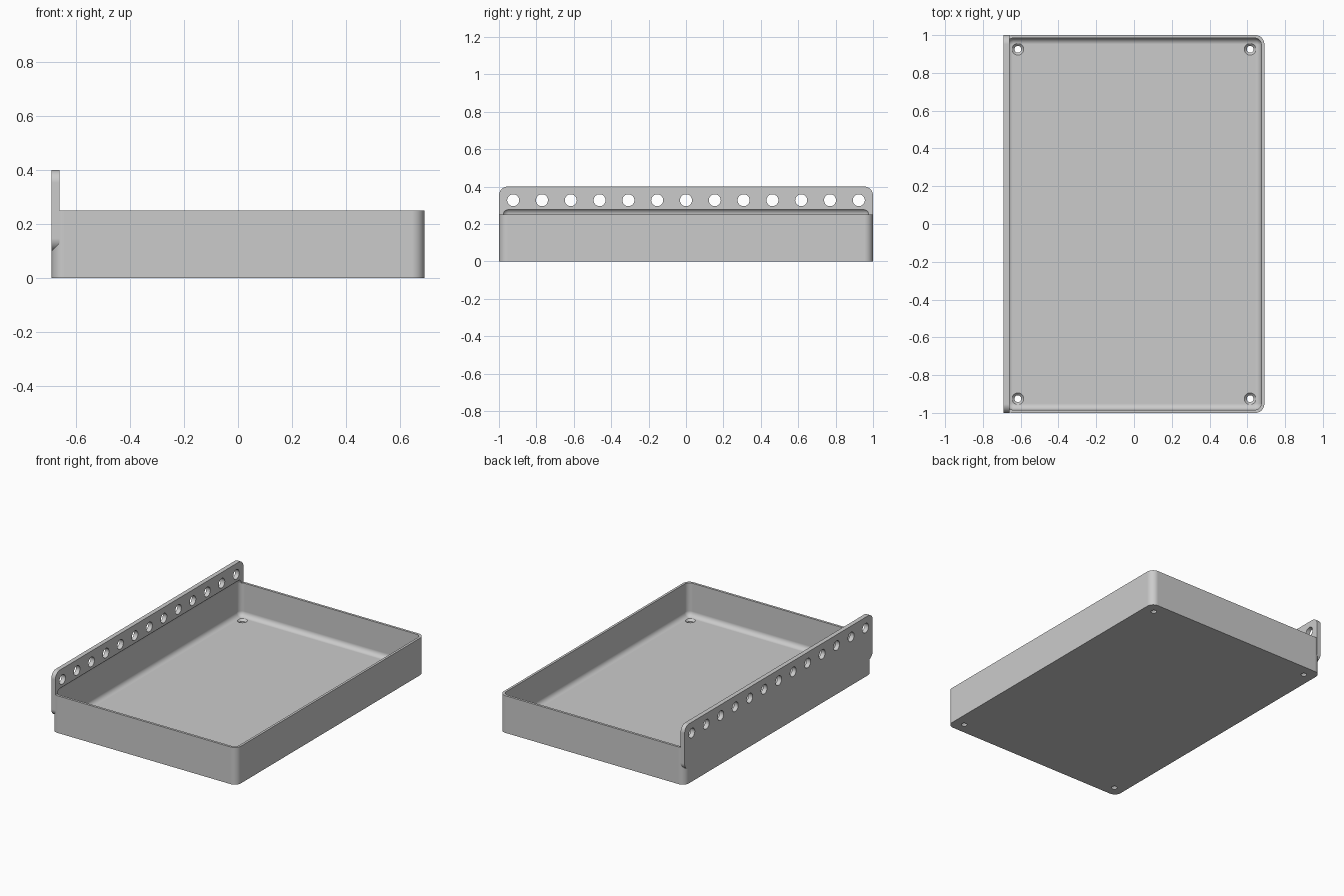
import bpy
import bmesh
from math import pi, sin, cos, radians
from mathutils import Matrix, Vector

if "Cube" in bpy.data.objects:
    bpy.data.objects.remove(bpy.data.objects["Cube"])

# Overall sizes
HALF_X, HALF_Y = 0.69, 1.0
WALL, RIM_Z, FLOOR_Z = 0.016, 0.25, 0.028
RAIL_T, RAIL_LOW, RAIL_TOP = 0.03, 0.1, 0.4
CORNER, FILLET = 0.047, 0.033
STEPS = 10

grey = bpy.data.materials.new("plain grey")
grey.use_nodes = True
grey.diffuse_color = (0.6, 0.6, 0.6, 1)
grey.node_tree.nodes["Principled BSDF"].inputs["Base Color"].default_value = (0.6, 0.6, 0.6, 1)


def rounded_rect(hx, hy, r):
    """Outline of a rectangle with rounded corners."""
    pts = []
    for k, (sx, sy) in enumerate(((1, 1), (-1, 1), (-1, -1), (1, -1))):
        for i in range(STEPS + 1):
            a = (k + i / STEPS) * pi / 2
            pts.append((sx * (hx - r) + r * cos(a), sy * (hy - r) + r * sin(a)))
    return pts


def circle(r, n=32):
    return [(r * cos(2 * pi * i / n), r * sin(2 * pi * i / n)) for i in range(n)]


def loft(name, sections, matrix=Matrix()):
    """Closed solid through (outline, height) sections."""
    bm = bmesh.new()
    rings = [[bm.verts.new(matrix @ Vector((x, y, z))) for x, y in pts]
             for pts, z in sections]
    n = len(rings[0])
    for low, high in zip(rings, rings[1:]):
        for i in range(n):
            j = (i + 1) % n
            bm.faces.new((low[i], low[j], high[j], high[i]))
    bm.faces.new(rings[0][::-1])
    bm.faces.new(rings[-1])
    bmesh.ops.recalc_face_normals(bm, faces=bm.faces)
    mesh = bpy.data.meshes.new(name)
    bm.to_mesh(mesh)
    bm.free()
    mesh.materials.append(grey)
    obj = bpy.data.objects.new(name, mesh)
    bpy.context.collection.objects.link(obj)
    return obj


def combine(target, tool, operation):
    """Apply a boolean and discard the tool."""
    mod = target.modifiers.new("boolean", "BOOLEAN")
    mod.operation, mod.object, mod.solver = operation, tool, "EXACT"
    bpy.context.view_layer.update()
    graph = bpy.context.evaluated_depsgraph_get()
    mesh = bpy.data.meshes.new_from_object(target.evaluated_get(graph))
    target.modifiers.clear()
    target.data = mesh
    bpy.data.objects.remove(tool)


# Tray block with rounded upright corners
outline = rounded_rect(HALF_X, HALF_Y, CORNER)
tray = loft("tray_with_hole_rail", [(outline, 0), (outline, RIM_Z)])

# Upright rail along the right side: a rounded plate standing in the YZ plane
to_side = Matrix(((0, 0, 1, 0), (1, 0, 0, 0), (0, 1, 0, 0), (0, 0, 0, 1)))
mid_z = (RAIL_LOW + RAIL_TOP) / 2
plate = rounded_rect(HALF_Y, (RAIL_TOP - RAIL_LOW) / 2, CORNER)
rail = loft("rail", [(plate, -HALF_X), (plate, -HALF_X + RAIL_T)],
            Matrix.Translation((0, 0, mid_z)) @ to_side)
combine(tray, rail, "UNION")

# Cavity filleted at the bottom, and at the top where it undercuts the rail
sections = []
for centre_z, start in ((FLOOR_Z + FILLET, -pi / 2), (RIM_Z, 0)):
    for i in range(STEPS + 1):
        a = start + i / STEPS * pi / 2
        inset = WALL + FILLET * (1 - cos(a))
        radius = FILLET * cos(a) + 0.002
        sections.append((rounded_rect(HALF_X - inset, HALF_Y - inset, radius),
                         centre_z + FILLET * sin(a)))
combine(tray, loft("cavity_cutter", sections), "DIFFERENCE")

# Row of round holes through the rail
for i in range(13):
    y = (i - 6) * 0.154
    place = Matrix.Translation((0, y, 0.327)) @ to_side
    cutter = loft("rail_hole_cutter", [(circle(0.032), -HALF_X - 0.05),
                                       (circle(0.032), -HALF_X + 0.1)], place)
    combine(tray, cutter, "DIFFERENCE")

# Countersunk screw holes in the floor corners
for sx in (-1, 1):
    for sy in (-1, 1):
        profile = ((0.018, -0.05), (0.018, FLOOR_Z - 0.013),
                   (0.031, FLOOR_Z), (0.031, FLOOR_Z + 0.05))
        cutter = loft("screw_hole_cutter", [(circle(r), z) for r, z in profile],
                      Matrix.Translation((sx * 0.615, sy * 0.925, 0)))
        combine(tray, cutter, "DIFFERENCE")

# Smooth fillets with crisp edges
bpy.ops.object.select_all(action="DESELECT")
tray.select_set(True)
bpy.context.view_layer.objects.active = tray
bpy.ops.object.shade_smooth_by_angle(angle=radians(25))
weighted = tray.modifiers.new("flat_face_normals", "WEIGHTED_NORMAL")
weighted.keep_sharp = True
